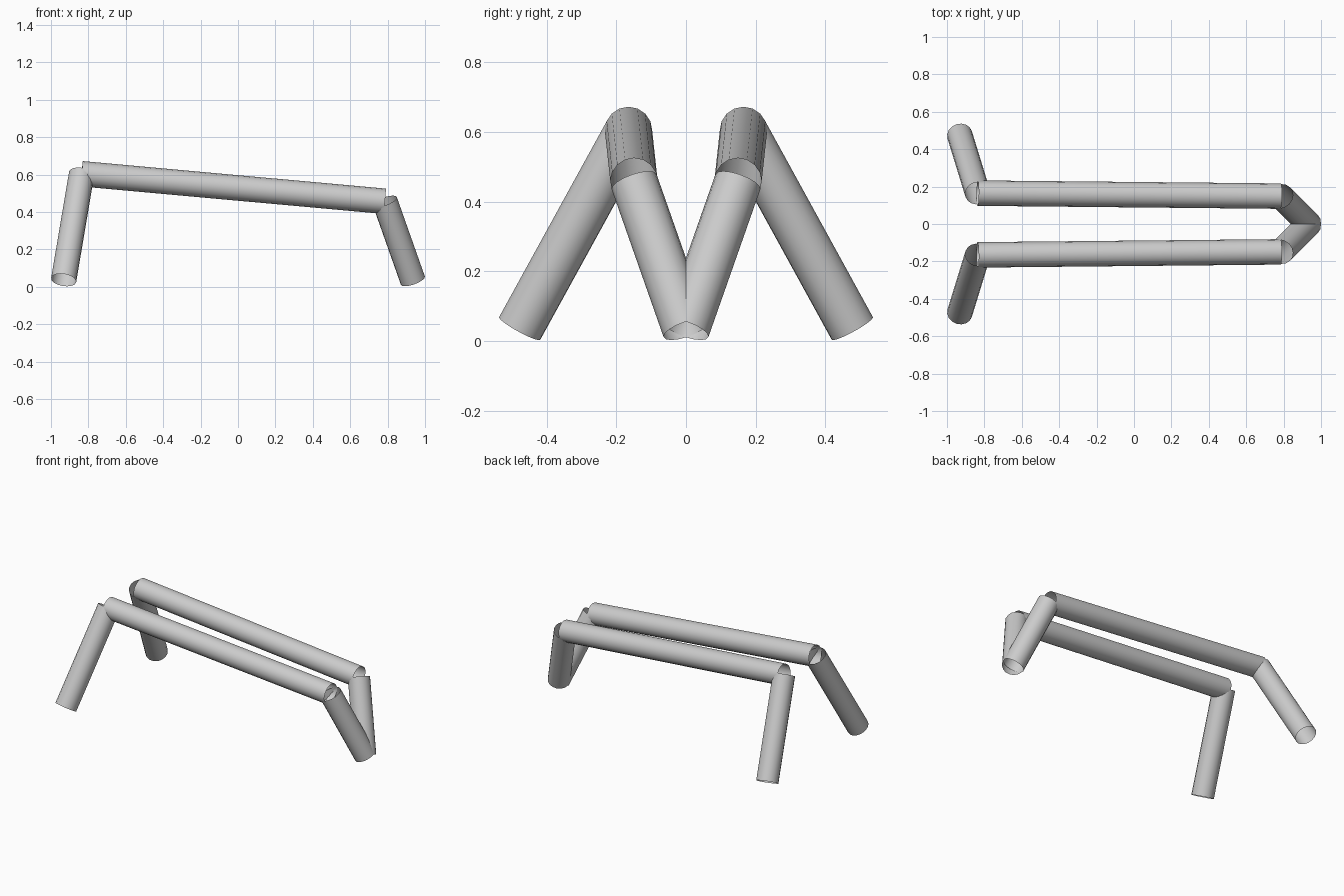
import bpy
from mathutils import Vector

cube = bpy.data.objects.get("Cube")
if cube:
    bpy.data.objects.remove(cube, do_unlink=True)

RADIUS = 0.068
SIDES = 16

grey = bpy.data.materials.new("plain grey")
grey.use_nodes = True
colour = (0.6, 0.6, 0.6, 1)
grey.diffuse_color = colour
grey.node_tree.nodes["Principled BSDF"].inputs["Base Color"].default_value = colour


def tube(name, start, end):
    """Open-ended smooth tube between two points."""
    a, b = Vector(start), Vector(end)
    bpy.ops.mesh.primitive_cylinder_add(
        vertices=SIDES, radius=RADIUS, depth=(b - a).length,
        end_fill_type='NOTHING', location=(a + b) / 2)
    ob = bpy.context.object
    ob.name = name
    ob.rotation_euler = (b - a).to_track_quat('Z', 'Y').to_euler()
    ob.data.materials.append(grey)
    bpy.ops.object.shade_smooth_by_angle()


# Mirrored pair: splayed leg, sloping rail, and leg converging on the centre
for side, s in (("front", -1), ("back", 1)):
    high = (-0.836, 0.165 * s, 0.604)
    low = (0.785, 0.149 * s, 0.457)
    tube(side + "_rail", high, low)
    tube(side + "_splayed_leg", high, (-0.932, 0.477 * s, 0.036))
    tube(side + "_converging_leg", low, (0.935, 0, 0.033))
